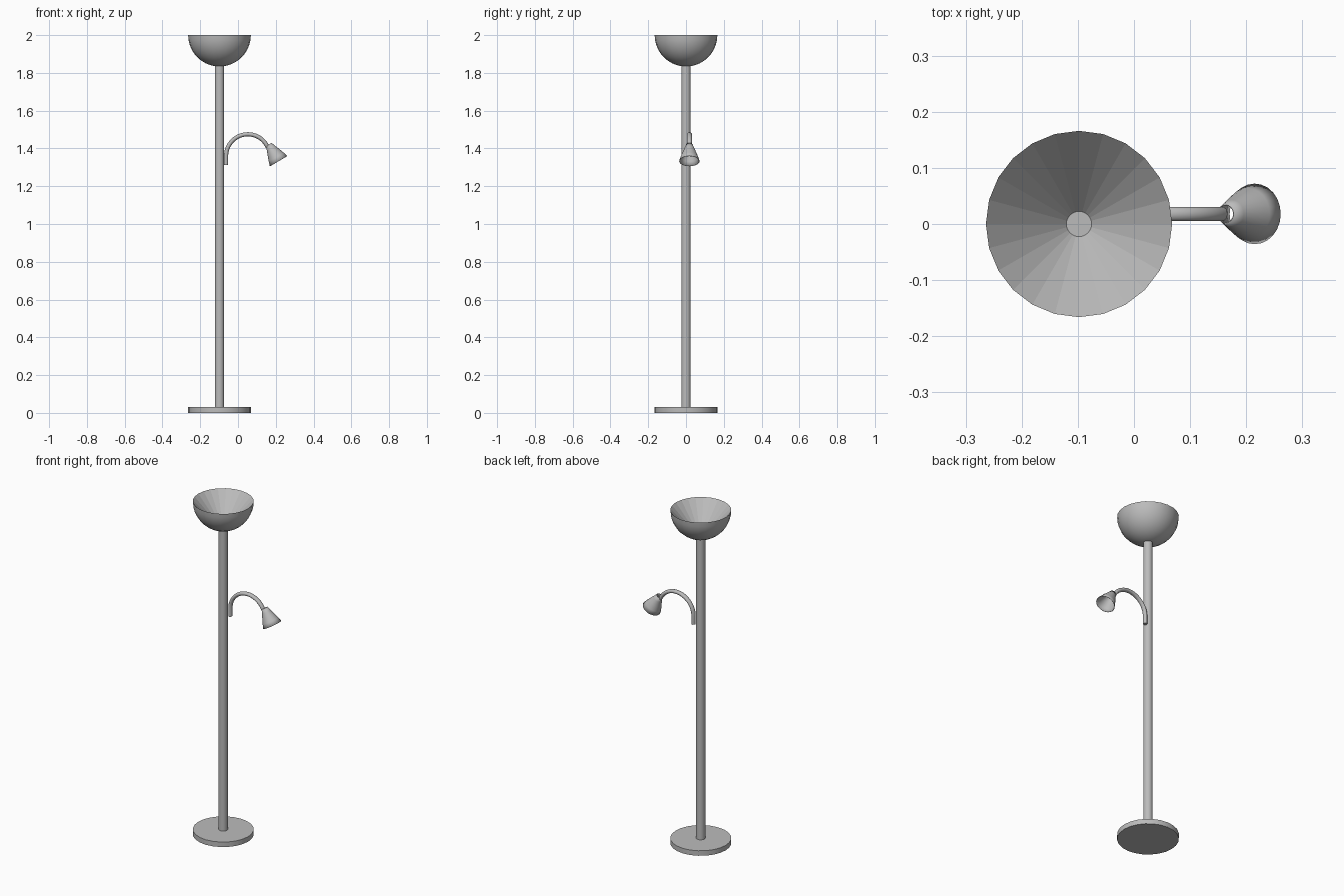
import bpy
import bmesh
from math import sin, cos, pi, radians

cube = bpy.data.objects.get("Cube")
if cube:
    bpy.data.objects.remove(cube)

grey = bpy.data.materials.new("plain_grey")
grey.use_nodes = True
grey.diffuse_color = (0.5, 0.5, 0.5, 1)
grey.node_tree.nodes["Principled BSDF"].inputs["Base Color"].default_value = grey.diffuse_color


def link(name, data):
    data.materials.append(grey)
    obj = bpy.data.objects.new(name, data)
    bpy.context.collection.objects.link(obj)
    return obj


def lathe(name, profile, location, sides=24, smooth=True):
    """Turn a (radius, height) profile around z; radius 0 closes to a point."""
    bm = bmesh.new()
    rings = []
    for r, z in profile:
        if r == 0:
            rings.append([bm.verts.new((0, 0, z))] * sides)
        else:
            turn = [2 * pi * j / sides for j in range(sides)]
            rings.append([bm.verts.new((r * cos(a), r * sin(a), z)) for a in turn])
    for low, high in zip(rings, rings[1:]):
        for j in range(sides):
            k = (j + 1) % sides
            corners = [low[j], low[k], high[k], high[j]]
            bm.faces.new(list(dict.fromkeys(corners)))
    mesh = bpy.data.meshes.new(name)
    bm.to_mesh(mesh)
    bm.free()
    if smooth:
        mesh.shade_smooth()
        mesh.set_sharp_from_angle(angle=radians(35))
    else:
        mesh.shade_flat()
    obj = link(name, mesh)
    obj.location = location
    return obj


pole_x, wide, pole_r = -0.098, 0.166, 0.025
arm_y = 0.018

# Base disc and pole
lathe("base", [(0, 0), (wide, 0), (wide, 0.03), (0, 0.03)], (pole_x, 0, 0))
lathe("pole", [(0, 0.02), (pole_r, 0.02), (pole_r, 1.842), (0, 1.842)], (pole_x, 0, 0))

# Uplight bowl: round outside, faceted cone inside
steps = 10
angles = [pi / 2 * i / steps for i in range(steps + 1)]
lathe("bowl_shell", [(wide * sin(a), -wide * cos(a)) for a in angles], (pole_x, 0, 2))
lathe("bowl_liner", [(wide, 0), (0.0225, -0.155), (0, -0.155)], (pole_x, 0, 2), smooth=False)

# Curved reading arm, slightly oval in section
arc_x, arc_z, arc_r = 0.052, 1.36, 0.115
path = [(arc_x - arc_r, 1.313)]
for i in range(25):
    a = radians(180 - 156 * i / 24)
    path.append((arc_x + arc_r * cos(a), arc_z + arc_r * sin(a)))
curve = bpy.data.curves.new("reading_arm", "CURVE")
curve.dimensions = "3D"
curve.bevel_depth = 0.011
curve.bevel_resolution = 3
curve.use_fill_caps = True
spline = curve.splines.new("POLY")
spline.points.add(len(path) - 1)
for point, (x, z) in zip(spline.points, path):
    point.co = (x, 0, z, 1)
arm = link("reading_arm", curve)
arm.location.y = arm_y
arm.scale.y = 1.2

# Open reading lamp shade, tilted outward
shade = lathe("reading_shade",
              [(0.054, 0), (0.046, 0.025), (0.036, 0.052), (0.025, 0.08), (0.017, 0.102)],
              (0.215, arm_y, 1.333))
shade.rotation_euler.y = radians(-30.5)
wall = shade.modifiers.new("wall", "SOLIDIFY")
wall.thickness = 0.002
